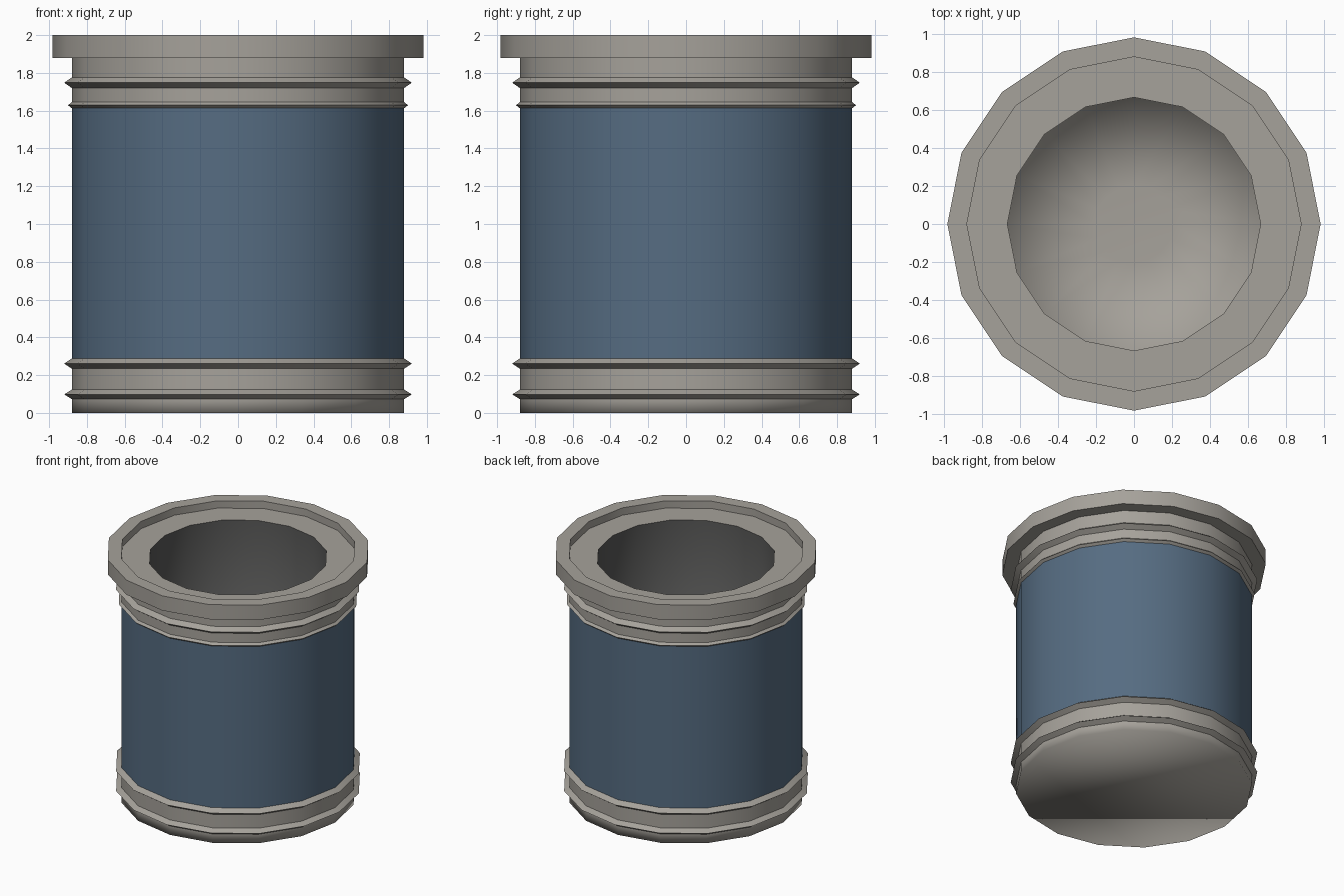
import bpy, bmesh, math

if "Cube" in bpy.data.objects:
    bpy.data.objects.remove(bpy.data.objects["Cube"])

SIDES = 16


def material(name, rgb):
    m = bpy.data.materials.new(name)
    m.diffuse_color = (*rgb, 1.0)
    m.use_nodes = True
    m.node_tree.nodes["Principled BSDF"].inputs["Base Color"].default_value = m.diffuse_color
    return m


grey = material("warm_grey", (0.38, 0.36, 0.325))
blue = material("slate_blue", (0.092, 0.15, 0.222))
dark = material("dark_grey", (0.1, 0.1, 0.098))


def lathe(name, profile, mat, cap_start=False, cap_end=False, soft=(), bands=None):
    """Spin (radius, z) points, outside upwards first; 'soft' rings stay smooth.
    'bands' maps a profile segment to a second material."""
    bm = bmesh.new()
    rings = []
    for r, z in profile:
        rings.append([bm.verts.new((r * math.cos(2 * math.pi * i / SIDES),
                                    r * math.sin(2 * math.pi * i / SIDES), z))
                      for i in range(SIDES)])
    for k, (a, b) in enumerate(zip(rings, rings[1:])):
        for i in range(SIDES):
            j = (i + 1) % SIDES
            f = bm.faces.new((a[i], a[j], b[j], b[i]))
            f.material_index = 1 if bands and k in bands[0] else 0
    if cap_start:
        bm.faces.new(rings[0][::-1])
    if cap_end:
        bm.faces.new(rings[-1])
    bm.normal_update()
    soft_verts = {v for k in soft for v in rings[k]}
    for f in bm.faces:
        f.smooth = True
    for e in bm.edges:
        is_soft = all(v in soft_verts for v in e.verts)
        e.smooth = is_soft or e.calc_face_angle(0.0) < math.radians(30)
    me = bpy.data.meshes.new(name)
    bm.to_mesh(me)
    bm.free()
    me.materials.append(mat)
    if bands:
        me.materials.append(bands[1])
    ob = bpy.data.objects.new(name, me)
    bpy.context.collection.objects.link(ob)
    return ob


R = 0.88  # body radius


def ridge(z, half, out):
    """Pointed raised ring on the body."""
    return [(R, z - half), (R + out, z), (R, z + half)]


# Foot with two ridges and closed underside
lathe("cup_foot",
      [(R, 0.0)] + ridge(0.098, 0.025, 0.04) + ridge(0.261, 0.027, 0.04),
      grey, cap_start=True, soft=(0,))

# Coloured body band
lathe("body_band", [(R, 0.288), (R, 1.613)], blue)

# Neck ridges, overhanging rim and recessed ledge
lathe("neck_and_rim",
      ridge(1.629, 0.016, 0.02) + ridge(1.748, 0.028, 0.04) +
      [(R, 1.88), (0.983, 1.88), (0.983, 2.0), (R, 2.0), (R, 1.94),
       (0.667, 1.94)], grey)

# Well: dark straight wall, pale floor with a central disc
lathe("well", [(0.667, 1.94), (0.667, 0.2), (0.205, 0.17)],
      grey, cap_end=True, soft=(1,), bands=((0,), dark))
